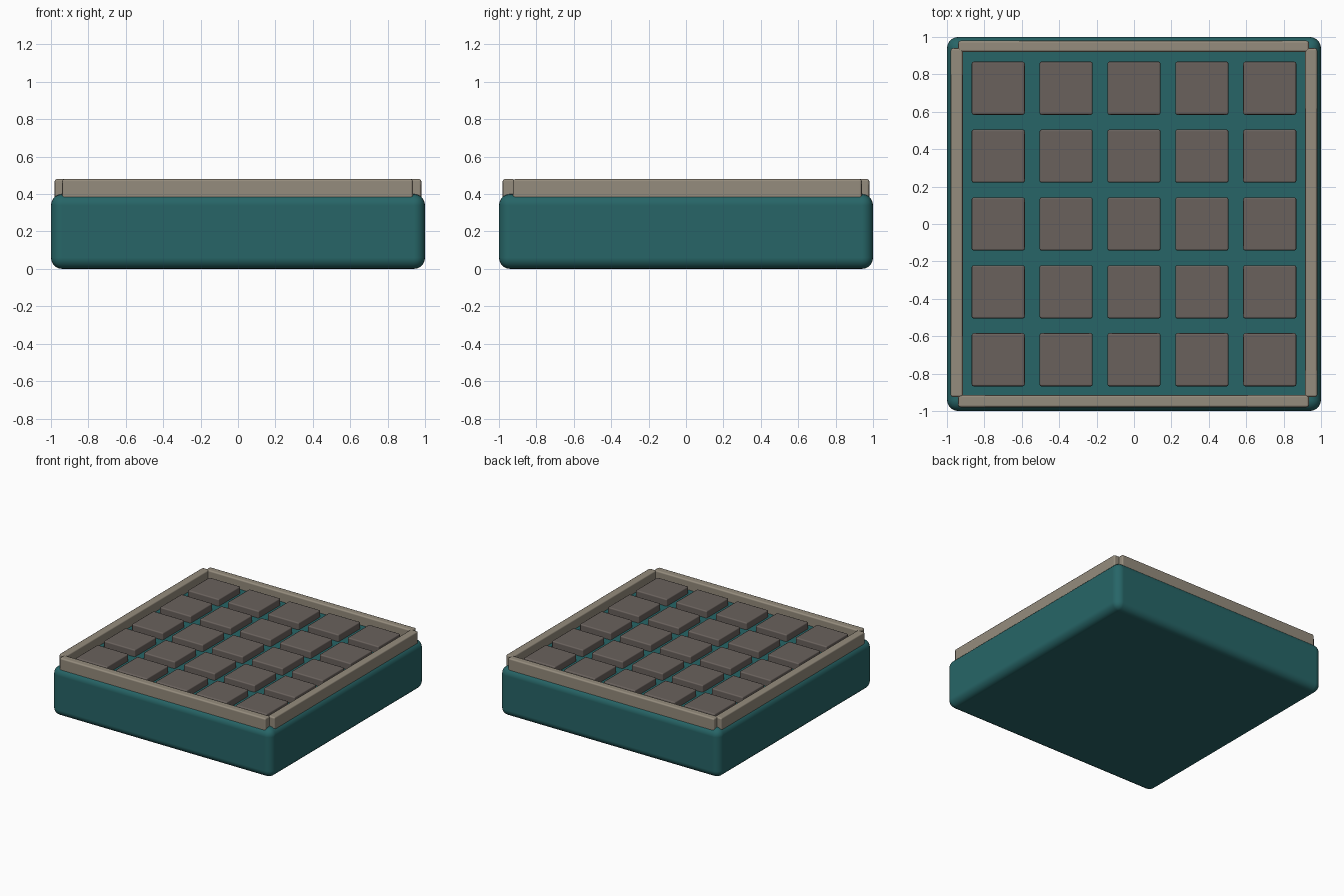
import bpy, math

if "Cube" in bpy.data.objects:
    bpy.data.objects.remove(bpy.data.objects["Cube"])


def material(name, rgb):
    m = bpy.data.materials.new(name)
    m.diffuse_color = (*rgb, 1)
    m.use_nodes = True
    m.node_tree.nodes["Principled BSDF"].inputs["Base Color"].default_value = m.diffuse_color
    return m


TEAL = material("teal", (0.020, 0.131, 0.136))
STONE = material("weathered stone", (0.300, 0.262, 0.205))
GREY = material("warm dark grey", (0.142, 0.120, 0.108))


def block(name, lo, hi, mat, bevel, segments):
    """Box between two corners with softened edges."""
    bpy.ops.mesh.primitive_cube_add(size=1, location=[(a + b) / 2 for a, b in zip(lo, hi)])
    ob = bpy.context.object
    ob.name = name
    ob.scale = [b - a for a, b in zip(lo, hi)]
    bpy.ops.object.transform_apply(location=False, rotation=False, scale=True)
    ob.data.materials.append(mat)
    mod = ob.modifiers.new("soft edges", 'BEVEL')
    mod.width = bevel
    mod.segments = segments
    mod.harden_normals = True
    bpy.ops.object.shade_smooth_by_angle(angle=math.radians(40))
    bpy.ops.object.modifier_move_to_index(modifier="soft edges", index=0)
    return ob


# Base slab
block("base", (-1, -1, 0), (1, 1, 0.4), TEAL, 0.06, 5)

# Rim rails around the top edge
Z0, Z1 = 0.36, 0.48
block("front_rail", (-0.94, -0.98, Z0), (0.935, -0.915, Z1), STONE, 0.012, 2)
block("back_rail", (-0.94, 0.92, Z0), (0.935, 0.98, Z1), STONE, 0.012, 2)
block("left_rail", (-0.98, -0.925, Z0), (-0.915, 0.94, Z1), STONE, 0.012, 2)
block("right_rail", (0.915, -0.925, Z0), (0.98, 0.94, Z1), STONE, 0.012, 2)

# Five by five grid of tiles
PITCH, HALF = 0.363, 0.142
for i in range(5):
    for j in range(5):
        x, y = (i - 2) * PITCH, (j - 2) * PITCH
        block(f"tile_{i}_{j}", (x - HALF, y - HALF, 0.37),
              (x + HALF, y + HALF, 0.457), GREY, 0.01, 2)
